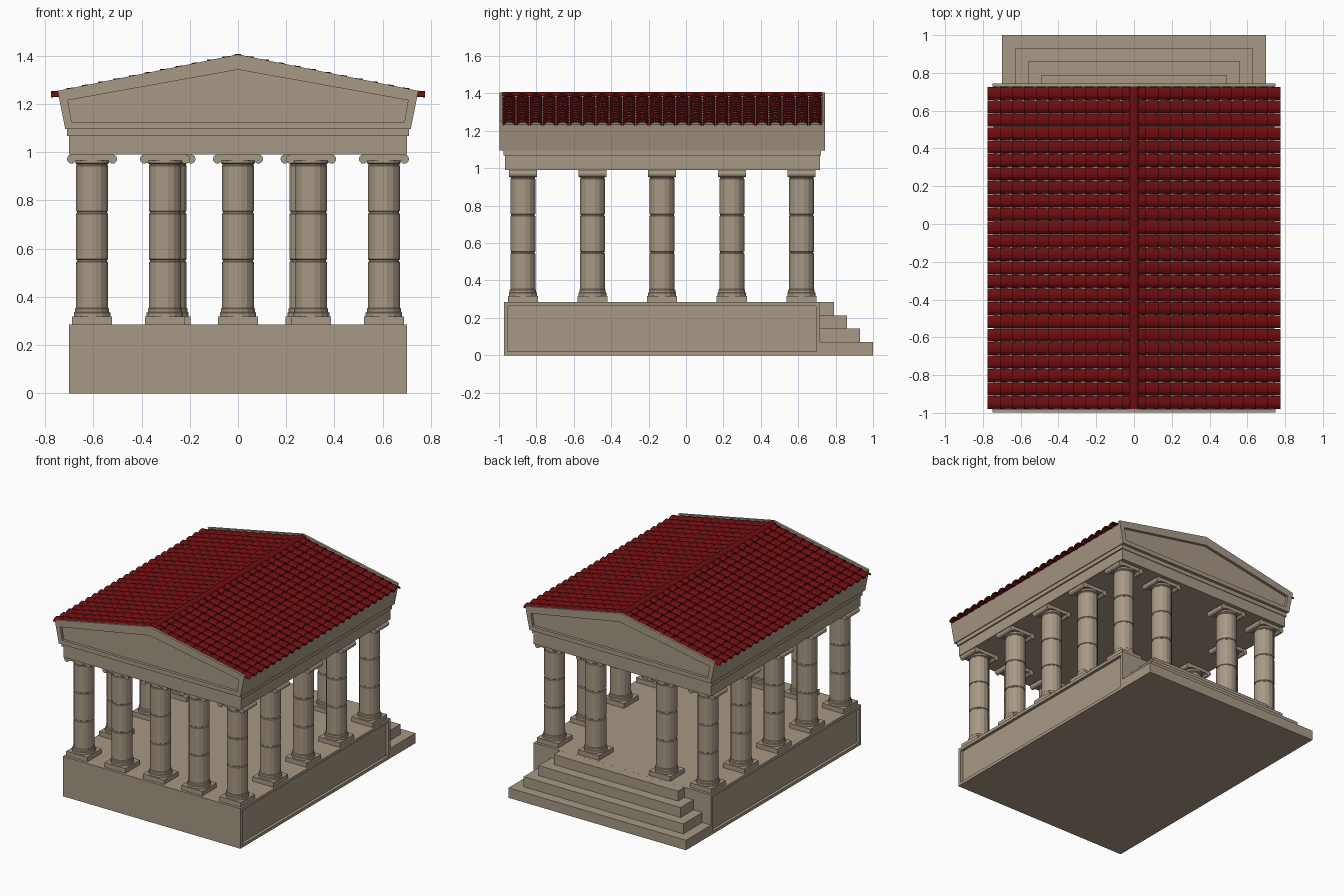
import bpy, bmesh, math
from mathutils import Matrix, Vector

if "Cube" in bpy.data.objects:
    bpy.data.objects.remove(bpy.data.objects["Cube"])


def material(name, rgb):
    m = bpy.data.materials.new(name)
    m.diffuse_color = (*rgb, 1)
    m.use_nodes = True
    m.node_tree.nodes["Principled BSDF"].inputs["Base Color"].default_value = m.diffuse_color
    return m


STONE = material("warm stone", (0.39, 0.32, 0.235))
RED = material("dark red tile", (0.15, 0.004, 0.005))


def add_object(name, mesh, mat=None):
    ob = bpy.data.objects.new(name, mesh)
    bpy.context.collection.objects.link(ob)
    if mat:
        mesh.materials.append(mat)
    return ob


def finish(name, bm, mat):
    bmesh.ops.recalc_face_normals(bm, faces=bm.faces)
    me = bpy.data.meshes.new(name)
    bm.to_mesh(me)
    bm.free()
    return add_object(name, me, mat)


def add_box(bm, x0, x1, y0, y1, z0, z1):
    size = Matrix.Diagonal((x1 - x0, y1 - y0, z1 - z0, 1))
    pos = Matrix.Translation(((x0 + x1) / 2, (y0 + y1) / 2, (z0 + z1) / 2))
    bmesh.ops.create_cube(bm, size=1, matrix=pos @ size)


def loft(bm, rings):
    # closed solid skinned over matching rings of points
    vs = [[bm.verts.new(p) for p in r] for r in rings]
    n = len(vs[0])
    for a, b in zip(vs, vs[1:]):
        for i in range(n):
            j = (i + 1) % n
            bm.faces.new((a[i], a[j], b[j], b[i]))
    bm.faces.new(vs[0])
    bm.faces.new(vs[-1])


# Podium with a sunken panel on each long side
bm = bmesh.new()
add_box(bm, -0.70, 0.70, -0.972, 0.717, 0, 0.285)
bm.normal_update()
sides = [f for f in bm.faces if abs(f.normal.x) > 0.9]
bmesh.ops.inset_individual(bm, faces=sides, thickness=0.03, depth=0)
bmesh.ops.inset_individual(bm, faces=sides, thickness=0.0005, depth=-0.02)
finish("podium", bm, STONE)

# Stairs at the back, each narrower and shorter than the one below
bm = bmesh.new()
for i in range(4):
    add_box(bm, -0.70 + 0.07 * i, 0.70 - 0.07 * i, 0.70, 1.0 - 0.07 * i,
            0.0712 * i, 0.0712 * (i + 1))
finish("stairs", bm, STONE)

# Column: plinth, stepped base, three drums, scroll capital
bm = bmesh.new()
add_box(bm, -0.083, 0.083, -0.081, 0.081, 0.285, 0.318)
profile = [(0.077, 0.318), (0.077, 0.334), (0.072, 0.337), (0.072, 0.35), (0.068, 0.354)]
for z in (0.55, 0.75):
    profile += [(0.068, z - 0.006), (0.064, z - 0.003), (0.064, z + 0.003), (0.068, z + 0.006)]
profile += [(0.068, 0.942), (0.065, 0.946), (0.065, 0.95), (0.071, 0.954), (0.071, 0.968)]
SIDES = 16
loft(bm, [[(r * math.cos(math.tau * (k + 0.5) / SIDES),
            r * math.sin(math.tau * (k + 0.5) / SIDES), z) for k in range(SIDES)]
          for r, z in profile])
add_box(bm, -0.085, 0.085, -0.072, 0.072, 0.966, 0.99)
for x in (-0.085, 0.085):
    bmesh.ops.create_cone(bm, cap_ends=True, segments=12, radius1=0.019, radius2=0.019, depth=0.15,
                          matrix=Matrix.Translation((x, 0, 0.971)) @ Matrix.Rotation(math.pi / 2, 4, 'X'))
first = finish("column", bm, STONE)
column_mesh = first.data
bpy.data.objects.remove(first)

spots = [(x, -0.872) for x in (-0.605, -0.303, 0, 0.303, 0.605)]
spots += [(x, 0.617) for x in (-0.605, -0.28, 0.28, 0.605)]
spots += [(x, y) for x in (-0.605, 0.605) for y in (-0.5, -0.128, 0.245)]
for i, (x, y) in enumerate(spots):
    add_object(f"column_{i + 1}", column_mesh).location = (x, y, 0)

# Entablature bands
bm = bmesh.new()
add_box(bm, -0.70, 0.70, -0.968, 0.717, 0.99, 1.067)
add_box(bm, -0.71, 0.71, -0.975, 0.722, 1.067, 1.096)
finish("entablature", bm, STONE)

# Roof body: raised gable ends with sunken pediments, lower bed for the tiles
def gable(y, foot, z0, eave, z1, peak):
    return [(-foot, y, z0), (foot, y, z0), (eave, y, z1), (0, y, peak), (-eave, y, z1)]


def outer(y):
    return gable(y, 0.716, 1.095, 0.748, 1.254, 1.405)


def inner(y):
    return gable(y, 0.69, 1.125, 0.705, 1.215, 1.342)


def bed(y):
    return gable(y, 0.716, 1.095, 0.744, 1.234, 1.384)


Y0, Y1 = -0.98, 0.727
bm = bmesh.new()
loft(bm, [inner(-0.977), inner(-0.997), outer(-0.997), outer(Y0), bed(Y0),
          bed(Y1), outer(Y1), outer(0.743), inner(0.743), inner(0.723)])
finish("pediment_roof", bm, STONE)

# Roof tiles: overlapping arched tiles in rows, mirrored to the other slope
ROWS, STEPS, ARC = 24, 12, 6
pitch = (Y1 - Y0) / ROWS
verts, faces = [], []
for row in range(ROWS):
    yc = Y0 + pitch * (row + 0.5)
    for s in range(STEPS):
        xa, xb = 0.775 * s / STEPS, 0.775 * (s + 1) / STEPS
        base = len(verts)
        for x, lift in ((xa, -0.003), (xb, 0.005)):
            for k in range(ARC + 1):
                a = math.pi * k / ARC
                verts.append((x, yc - 0.48 * pitch * math.cos(a),
                              1.381 - 0.202 * x + lift + 0.023 * math.sin(a)))
        for k in range(ARC):
            p, q = base + k, base + ARC + 1 + k
            faces.append((p, q, q + 1, p + 1))
me = bpy.data.meshes.new("roof_tiles")
me.from_pydata(verts, [], faces)
tiles = add_object("roof_tiles", me, RED)
sol = tiles.modifiers.new("thickness", 'SOLIDIFY')
sol.thickness = 0.007
sol.offset = -1
tiles.modifiers.new("other_slope", 'MIRROR').use_mirror_merge = False

# Ridge cap along the top
bm = bmesh.new()
arc = [(0.027 * math.cos(math.pi * k / 8), 1.387 + 0.021 * math.sin(math.pi * k / 8)) for k in range(9)]
loft(bm, [[(x, y, z) for x, z in arc] for y in (Y0, Y1)])
finish("ridge_cap", bm, RED)
